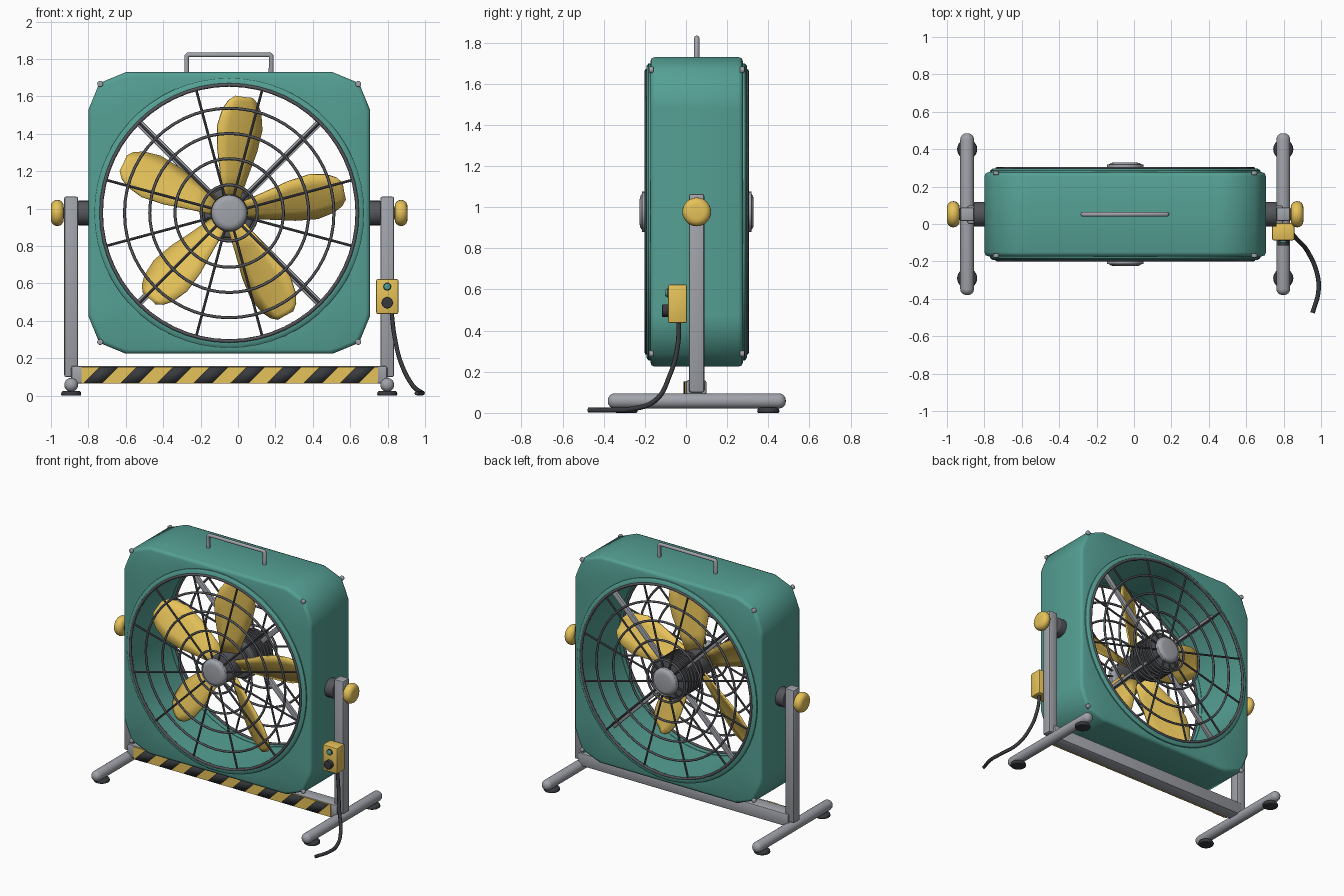
import bpy, bmesh, math
from mathutils import Matrix, Vector

if "Cube" in bpy.data.objects:
    bpy.data.objects.remove(bpy.data.objects["Cube"], do_unlink=True)


def material(name, rgb):
    m = bpy.data.materials.new(name)
    m.use_nodes = True
    m.diffuse_color = (*rgb, 1)
    m.node_tree.nodes["Principled BSDF"].inputs["Base Color"].default_value = (*rgb, 1)
    return m


TEAL = material("teal paint", (0.09, 0.35, 0.295))
GREY = material("grey steel", (0.35, 0.365, 0.4))
DARK = material("dark wire", (0.088, 0.09, 0.102))
BLACK = material("black rubber", (0.04, 0.042, 0.048))
YELLOW = material("yellow paint", (0.79, 0.54, 0.1))

# Fan axis runs along y through this point
C = Vector((-0.047, 0.052, 0.977))


def finish(obj, name, mat, angle=40):
    obj.name = name
    obj.data.name = name
    obj.data.materials.append(mat)
    bpy.ops.object.select_all(action="DESELECT")
    obj.select_set(True)
    bpy.context.view_layer.objects.active = obj
    bpy.ops.object.shade_smooth_by_angle(angle=math.radians(angle))
    return obj


def from_bm(bm, name, mat, angle=40):
    me = bpy.data.meshes.new(name)
    bmesh.ops.recalc_face_normals(bm, faces=bm.faces)
    bm.to_mesh(me)
    bm.free()
    obj = bpy.data.objects.new(name, me)
    bpy.context.collection.objects.link(obj)
    return finish(obj, name, mat, angle)


def soften(bm, width, segments):
    sharp = [e for e in bm.edges if e.calc_face_angle(0) > 1]
    bmesh.ops.bevel(bm, geom=sharp, offset=width, segments=segments, profile=0.5, affect="EDGES")


def box(name, centre, size, mat, bevel=0.0, rot=Matrix()):
    bm = bmesh.new()
    bmesh.ops.create_cube(bm, size=1, matrix=Matrix.Diagonal((*size, 1)))
    if bevel:
        soften(bm, bevel, 2)
    bm.transform(Matrix.Translation(centre) @ rot)
    return from_bm(bm, name, mat)


def rod(name, a, b, r, mat, bevel=0.0, sides=24, r2=None):
    a, b = Vector(a), Vector(b)
    bm = bmesh.new()
    bmesh.ops.create_cone(bm, cap_ends=True, segments=sides, radius1=r,
                          radius2=r if r2 is None else r2, depth=(b - a).length)
    if bevel:
        soften(bm, bevel, 4)
    turn = (b - a).to_track_quat("Z", "Y").to_matrix().to_4x4()
    bm.transform(Matrix.Translation((a + b) / 2) @ turn)
    return from_bm(bm, name, mat)


def ring(name, y, radius, wire, mat):
    bpy.ops.mesh.primitive_torus_add(location=(C.x, y, C.z), rotation=(math.pi / 2, 0, 0),
                                     major_radius=radius, minor_radius=wire,
                                     major_segments=56, minor_segments=8)
    return finish(bpy.context.object, name, mat, 60)


def tube(name, points, r, mat, smooth):
    cu = bpy.data.curves.new(name, "CURVE")
    cu.dimensions = "3D"
    cu.bevel_depth = r
    cu.bevel_resolution = 2
    cu.use_fill_caps = True
    if smooth:
        sp = cu.splines.new("BEZIER")
        sp.bezier_points.add(len(points) - 1)
        for p, co in zip(sp.bezier_points, points):
            p.co = co
            p.handle_left_type = p.handle_right_type = "AUTO"
    else:
        sp = cu.splines.new("POLY")
        sp.points.add(len(points) - 1)
        for p, co in zip(sp.points, points):
            p.co = (*co, 1)
    cu.materials.append(mat)
    obj = bpy.data.objects.new(name, cu)
    bpy.context.collection.objects.link(obj)


def polar(deg, r, y):
    a = math.radians(deg)
    return Vector((C.x + r * math.cos(a), y, C.z + r * math.sin(a)))


def loft(name, loops, mat, angle):
    # Joins closed loops of points into a closed, ring-shaped skin
    bm = bmesh.new()
    rows = [[bm.verts.new(p) for p in loop] for loop in loops]
    for i, row in enumerate(rows):
        for j in range(len(row)):
            bm.faces.new((rows[i - 1][j - 1], rows[i - 1][j], row[j], row[j - 1]))
    return from_bm(bm, name, mat, angle)


def outline(deg, inset):
    # Radius of a square with faceted corners, in a given direction
    sides = [(22.5 * k, 0.7525 if k % 4 == 0 else 0.907) for k in range(17) if k % 4 != 2]
    return min((d - inset) / math.cos(math.radians(deg - a)) for a, d in sides
               if math.cos(math.radians(deg - a)) > 0.5)


# Housing: square shell with faceted corners around a round duct
ANGLES = sorted([i * 5.625 for i in range(64)]
                + [90 * q + a for q in range(4) for a in (36.3, 53.7)])
shell = [[polar(a, outline(a, inset), C.y + d) for a in ANGLES]
         for inset, d in ((0.022, -0.225), (0.006, -0.219), (0, -0.203),
                          (0, 0.203), (0.006, 0.219), (0.022, 0.225))]
duct = [[polar(a, 0.69, C.y + d) for a in ANGLES] for d in (0.225, -0.225)]
loft("housing", shell + duct, TEAL, 50)

# Front and back: duct rim, wire guard, badge and corner screws
for side, s in (("front", -1), ("back", 1)):
    section = [(0.687, 0.2), (0.687, 0.245), (0.708, 0.245), (0.722, 0.234), (0.722, 0.2)]
    loft(side + "_rim", [[polar(i * 6, r, C.y + s * d) for i in range(60)]
                         for r, d in section], TEAL, 40)
    y = C.y + s * 0.243
    for i, r in enumerate((0.15, 0.29, 0.425, 0.56, 0.685)):
        ring(f"{side}_guard_ring_{i}", y, r, 0.01 if i == 4 else 0.008, DARK)
    for i in range(12):
        a = 15 + 30 * i
        rod(f"{side}_guard_spoke_{i}", polar(a, 0.08, y), polar(a, 0.69, y), 0.007, DARK, sides=8)
    rod(side + "_badge", polar(0, 0, C.y + s * 0.23), polar(0, 0, C.y + s * 0.277),
        0.098, GREY, 0.036, 32)
    for sx in (-1, 1):
        for sz in (-1, 1):
            p = C + Vector((sx * 0.69, s * 0.21, sz * 0.69))
            rod(f"{side}_screw", p, p + Vector((0, s * 0.022, 0)), 0.016, GREY, 0.006, 12)

# Motor with cooling fins, shaft hub and support struts
rod("motor_body", polar(0, 0, 0.05), polar(0, 0, 0.27), 0.135, DARK, 0.015, 32)
for i in range(6):
    y = 0.085 + i * 0.032
    rod(f"motor_fin_{i}", polar(0, 0, y), polar(0, 0, y + 0.013), 0.15, DARK, sides=32)
rod("blade_hub", polar(0, 0, -0.13), polar(0, 0, 0.06), 0.1, DARK, 0.02, 32)
for i in range(4):
    a = 45 + 90 * i
    box(f"motor_strut_{i}", polar(a, 0.41, 0.2), (0.57, 0.022, 0.036), GREY, 0.004,
        Matrix.Rotation(-math.radians(a), 4, "Y"))

# Five twisted blades
STATIONS = [(0.08, 0.055), (0.2, 0.085), (0.34, 0.122), (0.46, 0.136),
            (0.55, 0.115), (0.6, 0.085), (0.625, 0.05)]
for i in range(5):
    bm = bmesh.new()
    rows = []
    for r, w in STATIONS:
        pitch = math.radians(36 - 16 * r)
        rows.append([bm.verts.new((w * t * math.cos(pitch),
                                   w * t * math.sin(pitch) - 0.012 * (1 - t * t), r))
                     for t in (-1, -0.5, 0, 0.5, 1)])
    for a, b in zip(rows, rows[1:]):
        for j in range(4):
            bm.faces.new((a[j], a[j + 1], b[j + 1], b[j]))
    turn = Matrix.Rotation(math.radians(90 - (83 + 72 * i)), 4, "Y")
    bm.transform(Matrix.Translation((C.x, -0.045, C.z)) @ turn)
    blade = from_bm(bm, f"blade_{i}", YELLOW)
    sol = blade.modifiers.new("thickness", "SOLIDIFY")
    sol.thickness = 0.012
    sol.offset = 0

# Carry handle
tube("carry_handle", [(-0.274, C.y, 1.71), (-0.274, C.y, 1.815), (-0.267, C.y, 1.822),
                      (0.17, C.y, 1.822), (0.177, C.y, 1.815), (0.177, C.y, 1.71)],
     0.013, GREY, False)

# Stand: uprights, pivots, knobs, feet and pads on both sides
for side, s in (("right", -1), ("left", 1)):
    def at(d, y=C.y, z=C.z):
        return Vector((C.x + s * d, y, z))
    box(side + "_upright", at(0.845, z=0.582), (0.074, 0.074, 0.965), GREY, 0.01)
    rod(side + "_pivot", at(0.74), at(0.81), 0.066, DARK, 0.006)
    rod(side + "_pivot_bolt", at(0.8), at(0.9), 0.03, DARK)
    rod(side + "_knob", at(0.885), at(0.953), 0.07, YELLOW, 0.033)
    rod(side + "_foot", at(0.845, -0.38, 0.058), at(0.845, 0.485, 0.058), 0.037, GREY, 0.033)
    for end, y in (("front", -0.29), ("back", 0.4)):
        rod(f"{side}_{end}_pad", at(0.845, y, 0), at(0.845, y, 0.026), 0.056, BLACK, 0.01, r2=0.05)

# Crossbar with hazard stripes
box("crossbar", (C.x, 0.05, 0.112), (1.69, 0.1, 0.095), GREY, 0.012)
box("hazard_plate", (C.x + 0.003, -0.002, 0.11), (1.585, 0.008, 0.088), YELLOW)
bm = bmesh.new()
for i in range(8):
    x = -0.825 + i * 0.196
    bm.faces.new([bm.verts.new((x + dx, -0.008, z)) for dx, z in
                  ((0, 0.067), (0.098, 0.067), (0.184, 0.153), (0.086, 0.153))])
stripes = from_bm(bm, "hazard_stripes", BLACK)
stripes.modifiers.new("thickness", "SOLIDIFY").thickness = 0.003

# Control box, lamp, dial and power cable
box("control_box", (0.798, -0.041, 0.53), (0.118, 0.092, 0.187), YELLOW, 0.008)
rod("lamp_bezel", (0.798, -0.08, 0.583), (0.798, -0.092, 0.583), 0.022, BLACK)
rod("lamp", (0.798, -0.08, 0.583), (0.798, -0.102, 0.583), 0.018, TEAL, 0.006)
rod("dial", (0.798, -0.08, 0.497), (0.798, -0.116, 0.497), 0.03, BLACK, 0.004)
tube("power_cable", [(0.82, -0.035, 0.46), (0.835, -0.04, 0.33), (0.87, -0.08, 0.18),
                     (0.93, -0.15, 0.06), (0.98, -0.27, 0.018), (0.986, -0.36, 0.014),
                     (0.955, -0.475, 0.014)], 0.012, BLACK, True)
